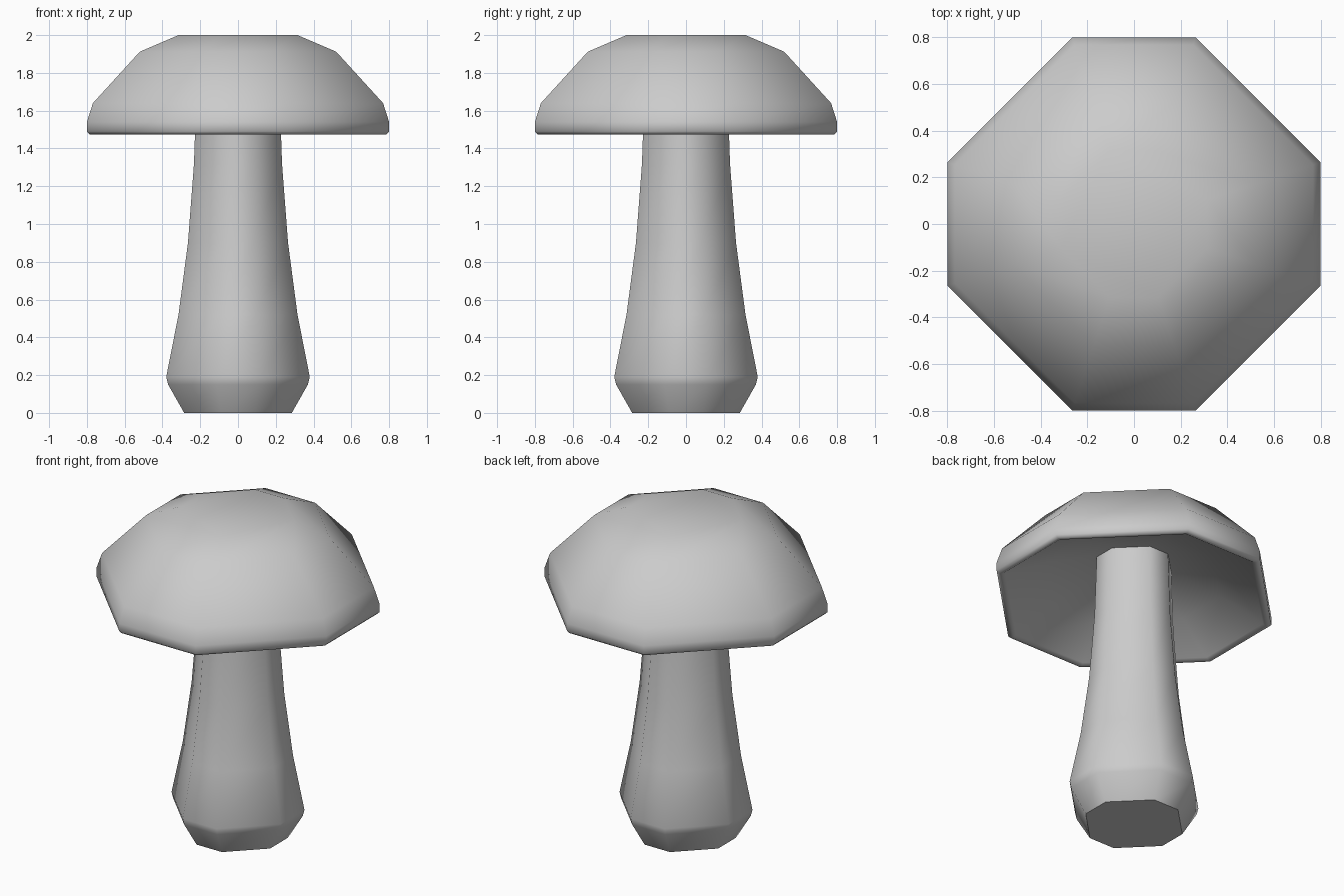
import bpy, bmesh
from math import radians

if "Cube" in bpy.data.objects:
    bpy.data.objects.remove(bpy.data.objects["Cube"])


def octagon(bm, r, z, k):
    """Ring of a chamfered square: flats at distance r, half-length k*r on each side."""
    h = r * k
    pts = [(r, -h), (r, h), (h, r), (-h, r), (-r, h), (-r, -h), (-h, -r), (h, -r)]
    return [bm.verts.new((x, y, z)) for x, y in pts]


def lathe(name, profile, k):
    """Skin octagonal rings along a (radius, height) profile and close both ends."""
    bm = bmesh.new()
    rings = [octagon(bm, r, z, k) for r, z in profile]
    for a, b in zip(rings, rings[1:]):
        for i in range(8):
            j = (i + 1) % 8
            bm.faces.new((a[i], a[j], b[j], b[i]))
    bm.faces.new(rings[0])
    bm.faces.new(rings[-1])
    bmesh.ops.recalc_face_normals(bm, faces=bm.faces)
    mesh = bpy.data.meshes.new(name)
    bm.to_mesh(mesh)
    bm.free()
    obj = bpy.data.objects.new(name, mesh)
    bpy.context.collection.objects.link(obj)
    bpy.ops.object.select_all(action='DESELECT')
    obj.select_set(True)
    bpy.context.view_layer.objects.active = obj
    bpy.ops.object.shade_smooth_by_angle(angle=radians(50))
    return obj


# Stem: tapered, with a bulging foot, running up into the hollow cap
lathe("stem", [(0.285, 0), (0.37, 0.15), (0.38, 0.19), (0.315, 0.52),
               (0.265, 0.9), (0.233, 1.32), (0.228, 1.47), (0.22, 1.71)], 0.31)

# Cap: hollow underside, thin rounded rim, domed outside with flat top
lathe("cap", [(0.245, 1.705), (0.50, 1.61), (0.75, 1.485), (0.765, 1.475),
              (0.785, 1.475), (0.80, 1.49), (0.80, 1.54), (0.768, 1.64),
              (0.52, 1.912), (0.315, 2.0)], 0.331)
